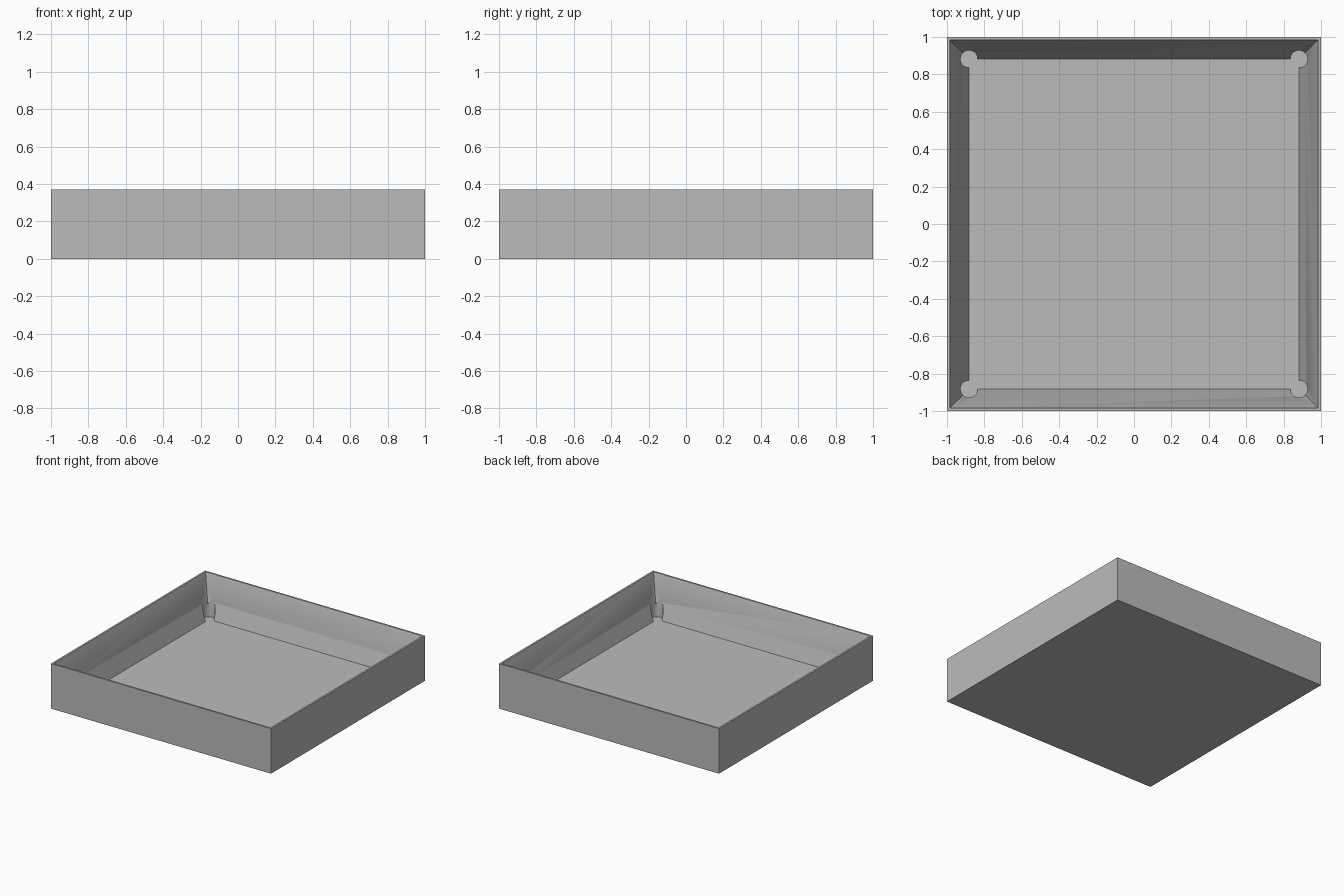
import bpy, bmesh
from mathutils import Matrix

default = bpy.data.objects.get("Cube")
if default:
    bpy.data.objects.remove(default, do_unlink=True)

HEIGHT = 0.37      # outer wall height
FLOOR = 0.045      # floor thickness
RIM = 0.985        # half width of the opening at the rim
INNER = 0.882      # half width of the floor
RELIEF = 0.046     # radius of the round corner reliefs

grey = bpy.data.materials.new("light grey")
grey.use_nodes = True
colour = (0.5, 0.5, 0.5, 1)
grey.diffuse_color = colour
grey.node_tree.nodes["Principled BSDF"].inputs["Base Color"].default_value = colour


def add_object(name, bm):
    bmesh.ops.recalc_face_normals(bm, faces=bm.faces)
    mesh = bpy.data.meshes.new(name)
    bm.to_mesh(mesh)
    bm.free()
    mesh.materials.append(grey)
    obj = bpy.data.objects.new(name, mesh)
    bpy.context.collection.objects.link(obj)
    return obj


# Tray: square rings from the outer bottom, over the rim, down to the floor
bm = bmesh.new()
rings = []
for half, z in ((1, 0), (1, HEIGHT), (RIM, HEIGHT), (INNER, FLOOR)):
    rings.append([bm.verts.new((sx * half, sy * half, z))
                  for sx, sy in ((-1, -1), (1, -1), (1, 1), (-1, 1))])
for low, high in zip(rings, rings[1:]):
    for i in range(4):
        j = (i + 1) % 4
        bm.faces.new((low[i], low[j], high[j], high[i]))
bm.faces.new(rings[0])
bm.faces.new(rings[-1])
tray = add_object("tray", bm)

# Round reliefs cut into the four inner corners, down to the floor
bm = bmesh.new()
top = 0.3
for sx in (-1, 1):
    for sy in (-1, 1):
        bmesh.ops.create_cone(
            bm, cap_ends=True, segments=32, radius1=RELIEF, radius2=RELIEF,
            depth=top - FLOOR,
            matrix=Matrix.Translation((sx * INNER, sy * INNER, (top + FLOOR) / 2)))
cutter = add_object("corner_relief_cutter", bm)
cutter.hide_render = True

cut = tray.modifiers.new("corner reliefs", 'BOOLEAN')
cut.operation = 'DIFFERENCE'
cut.solver = 'EXACT'
cut.object = cutter

bpy.ops.object.select_all(action='DESELECT')
tray.select_set(True)
bpy.context.view_layer.objects.active = tray
bpy.ops.object.modifier_apply(modifier=cut.name)
bpy.data.objects.remove(cutter, do_unlink=True)

# Smooth relief walls, sharp tray edges
bpy.ops.object.shade_smooth_by_angle(angle=0.5)
